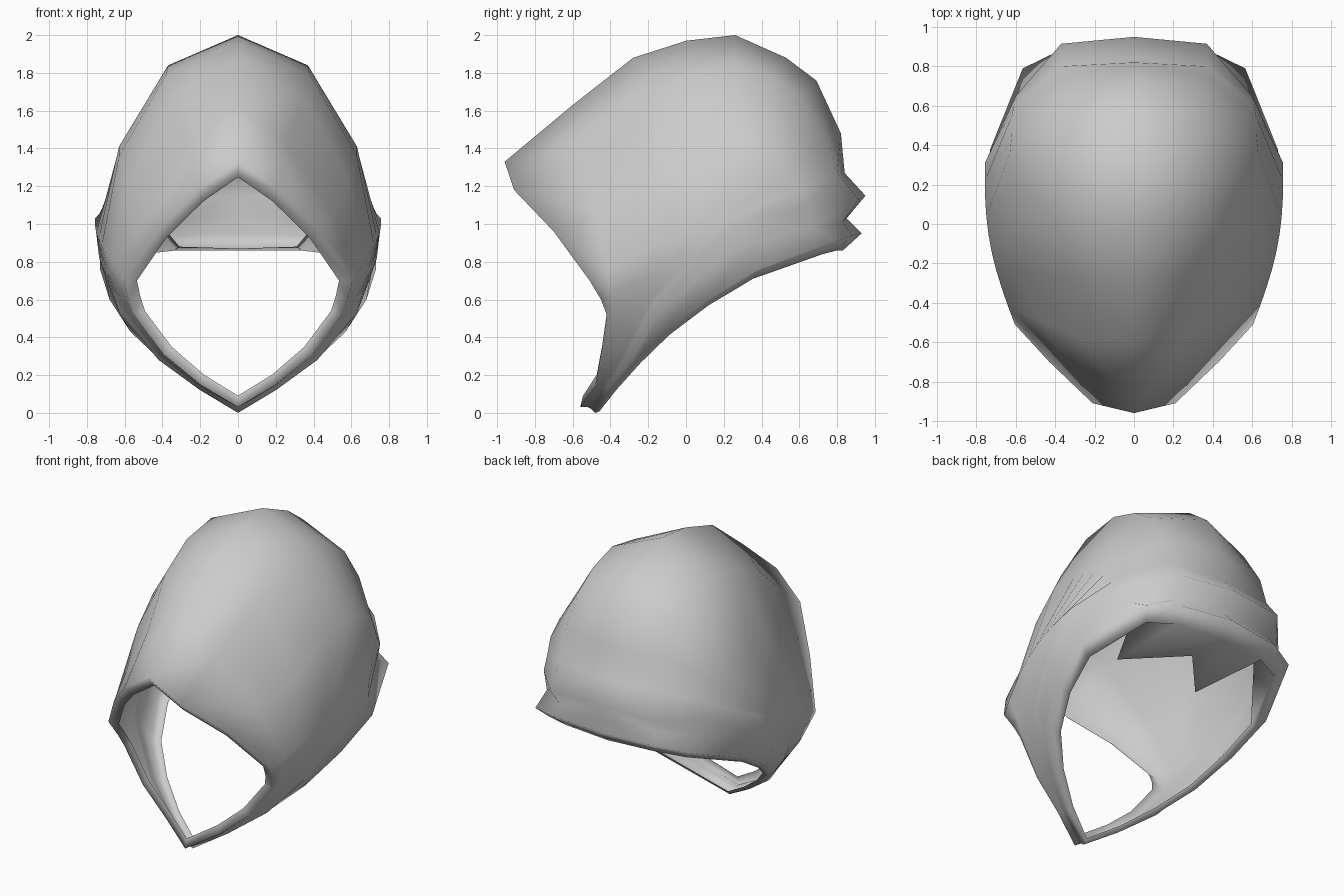
import bpy, bmesh, math
from mathutils import Vector

cube = bpy.data.objects.get("Cube")
if cube:
    bpy.data.objects.remove(cube, do_unlink=True)


def ring(top, *rest):
    """Half loop from the centre line over the side; two-number points lie on x = 0."""
    points = [top, *rest]
    return [Vector(p) if len(p) == 3 else Vector((0, *p)) for p in points]


def pull(loop, target, amount, taper):
    """Loop drawn towards a point on the centre line, less so near the chin."""
    goal = Vector((0, *target))
    last = len(loop) - 1
    return [p.lerp(goal, amount * (1 - taper * i / last)) for i, p in enumerate(loop)]


# Edge around the face: top, temple, shoulder, side, flank, jaw, cheek, throat, chin
face_edge = ring((-.96, 1.33), (.21, -.91, 1.18), (.43, -.7, .96), (.605, -.51, .7),
                 (.58, -.45, .6), (.55, -.42, .52), (.39, -.45, .31),
                 (.2, -.48, .15), (-.56, .03))

# Bulging ridge, groove and hem around the neck
ridge = ring((.95, 1.15), (.37, .915, 1.13), (.6, .65, 1.1), (.757, .31, 1.03),
             (.735, .08, .82), (.65, -.16, .6), (.42, -.32, .3),
             (.2, -.43, .14), (-.52, .03))
groove = ring((.85, 1.03), (.36, .83, 1.01), (.57, .66, .98), (.735, .33, .9),
              (.705, .08, .73), (.63, -.14, .53), (.42, -.29, .28),
              (.2, -.41, .13), (-.5, .02))
hem = ring((.93, .95), (.38, .88, .94), (.565, .79, .91), (.73, .38, .76),
           (.68, .12, .6), (.57, -.1, .43), (.4, -.26, .27),
           (.2, -.39, .12), (-.48, 0))

# Upper shell from brow to nape: top, temple, shoulder
shell = [
    ring((-.6, 1.63), (.26, -.59, 1.42), (.49, -.48, 1.06)),
    ring((-.28, 1.88), (.35, -.27, 1.67), (.585, -.23, 1.23)),
    ring((0, 1.97), (.38, 0, 1.79), (.63, 0, 1.36)),
    ring((.26, 2), (.37, .25, 1.84), (.63, .25, 1.41)),
    ring((.53, 1.88), (.37, .45, 1.78), (.63, .36, 1.4)),
    ring((.69, 1.76), (.37, .6, 1.68), (.62, .46, 1.36)),
    ring((.82, 1.48), (.38, .74, 1.46), (.62, .55, 1.28)),
    ring((.84, 1.27), (.38, .8, 1.27), (.61, .6, 1.18)),
]

# The lower part of each shell loop is spread evenly along the chin strap
for index, loop in enumerate(shell):
    t = (index + 1) / (len(shell) + 1)
    swell = Vector((.05, 0, .04)) * math.sin(math.pi * t)
    for k in range(len(loop), len(face_edge)):
        point = face_edge[k].lerp(ridge[k], t)
        if k == 3:
            point += swell
        elif k == 4:
            point += swell * .4
        loop.append(point)

# Folded lips inside the face opening and under the hem
face_lip = pull(face_edge, (-.4, .7), .13, .3)
hem_under = pull(hem, (.1, .2), .12, .7)

# Wide flap folded inwards at the back of the neck, narrow along the strap
hem_flap = pull(hem_under, (.1, .9), .05, .5)
hem_flap[:3] = ring((.55, .87), (.31, .21, .88), (.46, .59, 1.06))

# Loft the loops into one half
loops = [face_lip, face_edge, *shell, ridge, groove, hem, hem_under, hem_flap]
bm = bmesh.new()
grid = [[bm.verts.new(p) for p in loop] for loop in loops]
for near, far in zip(grid, grid[1:]):
    for i in range(len(near) - 1):
        bm.faces.new((near[i], near[i + 1], far[i + 1], far[i]))
bmesh.ops.recalc_face_normals(bm, faces=bm.faces[:])
crown = max(bm.faces, key=lambda f: f.calc_center_median().z)
if crown.normal.z < 0:
    bmesh.ops.reverse_faces(bm, faces=bm.faces[:])
mesh = bpy.data.meshes.new("hood")
bm.to_mesh(mesh)
bm.free()

hood = bpy.data.objects.new("hood", mesh)
bpy.context.collection.objects.link(hood)
mirror = hood.modifiers.new("Mirror", 'MIRROR')
mirror.use_clip = True
mirror.merge_threshold = 0.001

# Plain grey cloth
cloth = bpy.data.materials.new("grey cloth")
cloth.use_nodes = True
grey = (.6, .6, .6, 1)
cloth.diffuse_color = grey
shader = cloth.node_tree.nodes["Principled BSDF"]
shader.inputs["Base Color"].default_value = grey
shader.inputs["Roughness"].default_value = .8
mesh.materials.append(cloth)
for polygon in mesh.polygons:
    polygon.use_smooth = True
